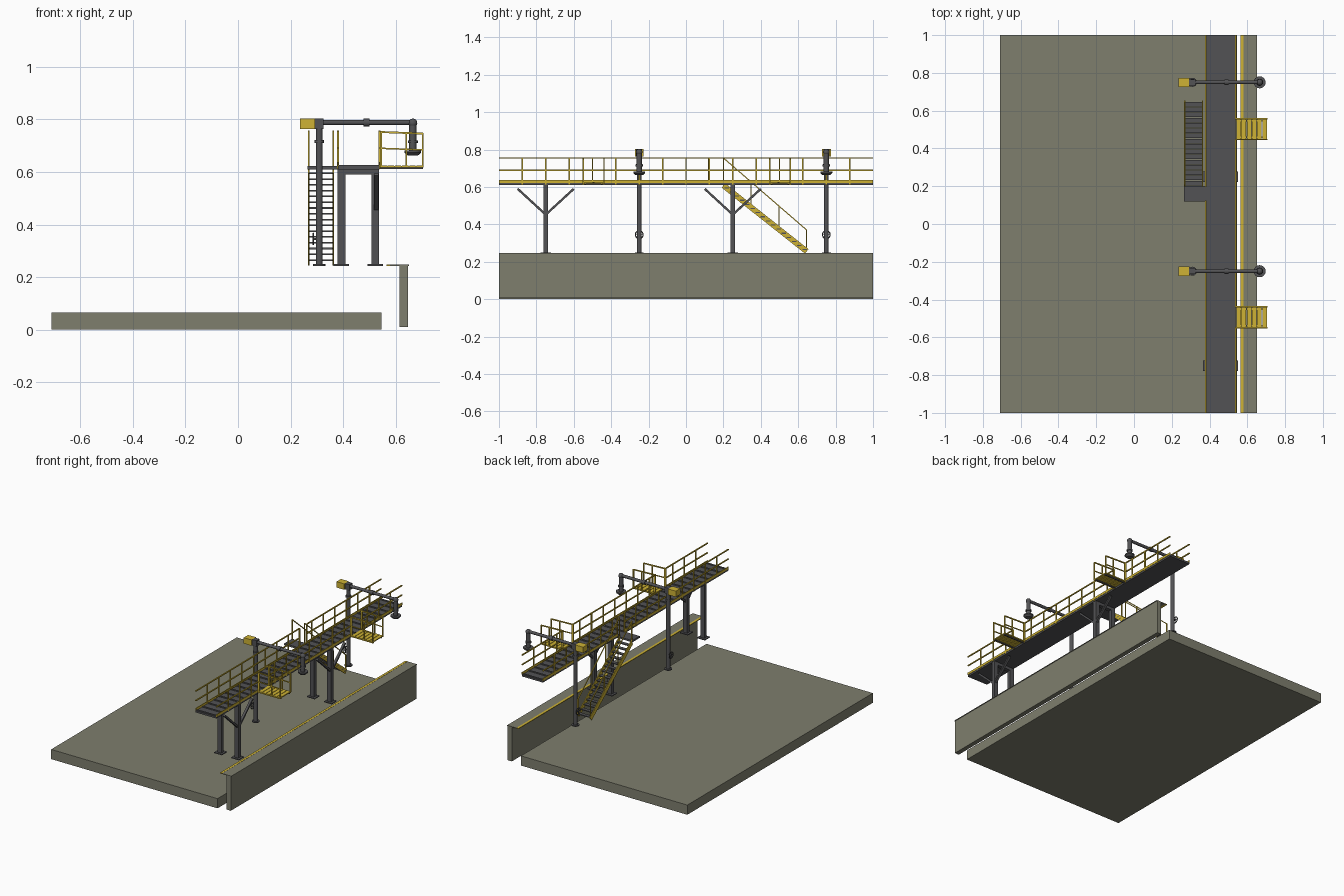
import bpy, bmesh, math
from mathutils import Vector, Matrix

cube = bpy.data.objects.get("Cube")
if cube:
    bpy.data.objects.remove(cube)


def material(name, rgb):
    m = bpy.data.materials.new(name)
    m.use_nodes = True
    m.diffuse_color = (*rgb, 1)
    m.node_tree.nodes["Principled BSDF"].inputs["Base Color"].default_value = (*rgb, 1)
    return m


CONCRETE = material("concrete", (0.21, 0.21, 0.155))
STEEL = material("dark steel", (0.085, 0.085, 0.09))
YELLOW = material("safety yellow", (0.62, 0.45, 0.035))


class Part:
    """Collects boxes, bars and pipes into one named object."""

    def __init__(self, name, mat):
        self.name, self.mat, self.bm = name, mat, bmesh.new()

    def box(self, x0, x1, y0, y1, z0, z1):
        mid = Vector((x0 + x1, y0 + y1, z0 + z1)) / 2
        size = Matrix.Diagonal((x1 - x0, y1 - y0, z1 - z0, 1))
        bmesh.ops.create_cube(self.bm, size=1, matrix=Matrix.Translation(mid) @ size)

    def bar(self, a, b, w, d=None):
        # rectangular bar between two points, w along x where it runs in the yz plane
        a, b = Vector(a), Vector(b)
        along = (b - a).normalized()
        side = Vector((0, 1, 0)) if abs(along.x) > 0.9 else Vector((1, 0, 0))
        rot = Matrix((side, along.cross(side), along)).transposed().to_4x4()
        size = Matrix.Diagonal((w, d or w, (b - a).length, 1))
        bmesh.ops.create_cube(self.bm, size=1, matrix=Matrix.Translation((a + b) / 2) @ rot @ size)

    def pipe(self, a, b, r, r2=None):
        a, b = Vector(a), Vector(b)
        rot = (b - a).to_track_quat("Z", "Y").to_matrix().to_4x4()
        bmesh.ops.create_cone(self.bm, cap_ends=True, segments=16, radius1=r,
                              radius2=r if r2 is None else r2, depth=(b - a).length,
                              matrix=Matrix.Translation((a + b) / 2) @ rot)

    def ball(self, c, r):
        bmesh.ops.create_uvsphere(self.bm, u_segments=16, v_segments=10, radius=r,
                                  matrix=Matrix.Translation(c))

    def done(self, smooth=False):
        mesh = bpy.data.meshes.new(self.name)
        self.bm.to_mesh(mesh)
        self.bm.free()
        mesh.materials.append(self.mat)
        ob = bpy.data.objects.new(self.name, mesh)
        bpy.context.collection.objects.link(ob)
        if smooth:
            bpy.ops.object.select_all(action="DESELECT")
            ob.select_set(True)
            bpy.context.view_layer.objects.active = ob
            bpy.ops.object.shade_smooth_by_angle(angle=math.radians(35))
        return ob


# Ground slab, dock wall and its marked edge
p = Part("ground_slab", CONCRETE)
p.box(-0.71, 0.546, -1, 1, 0, 0.066)
p.done()
p = Part("dock_wall", CONCRETE)
p.box(0.614, 0.646, -1, 1, 0.01, 0.246)
p.box(0.578, 0.65, -1, 1, 0.243, 0.247)
p.done()
p = Part("edge_stripe", YELLOW)
p.box(0.564, 0.58, -1, 1, 0.243, 0.248)
p.done()

# Walkway deck with cross bars
LEFT, RIGHT, DECK = 0.38, 0.538, 0.622
p = Part("walkway_deck", STEEL)
p.box(LEFT, RIGHT, -1, 1, 0.61, DECK)
for i in range(33):
    y = -0.99 + i * 1.98 / 32
    p.box(LEFT, RIGHT, y - 0.006, y + 0.006, DECK - 0.002, DECK + 0.004)
p.done()

# Walkway guard rails, open at the bridges and at the stair landing
TOP, MID, RAIL = 0.755, 0.69, 0.007
BRIDGES = [(-0.55, -0.438), (0.447, 0.558)]
LANDING = [(0.12, 0.2)]


def guard_rail(name, x, gaps):
    p = Part(name, YELLOW)
    cuts = [-1] + [y for gap in gaps for y in gap] + [1]
    for y0, y1 in zip(cuts[::2], cuts[1::2]):
        for z in (TOP, MID):
            p.bar((x, y0, z), (x, y1, z), RAIL)
        p.box(x - 0.002, x + 0.002, y0, y1, DECK, 0.638)
    posts = [-0.875 + i * 0.125 for i in range(15)]
    posts = [y for y in posts if not any(a - 0.03 < y < b + 0.03 for a, b in gaps)]
    for y in posts + cuts[1:-1]:
        p.bar((x, y, 0.612), (x, y, TOP), RAIL)
    p.done()


guard_rail("left_guard_rail", LEFT, LANDING)
guard_rail("right_guard_rail", RIGHT, BRIDGES)

# Folding bridges with slatted floors and side rails
for n, (y0, y1) in enumerate(BRIDGES):
    p = Part(f"bridge_{n + 1}", YELLOW)
    for i in range(6):
        x = 0.542 + i * 0.0275
        p.box(x, x + 0.024, y0, y1, 0.618, 0.625)
    for y in (y0, y1):
        p.bar((0.54, y, 0.62), (0.706, y, 0.62), RAIL)
        p.bar((0.54, y, TOP - 0.003), (0.703, y, 0.746), RAIL)
        p.bar((0.54, y, MID), (0.703, y, 0.684), RAIL * 0.8)
        for x in (0.545, 0.64, 0.703):
            p.bar((x, y, 0.62), (x, y, 0.748), RAIL)
    p.done()
    p = Part(f"bridge_{n + 1}_frame", STEEL)
    for y in (y0 + 0.012, y1 - 0.012):
        p.box(0.54, 0.703, y - 0.004, y + 0.004, 0.612, 0.62)
    p.done()

# Portal frames under the walkway, with braces on the outer column
for n, y in enumerate((-0.75, 0.25)):
    p = Part(f"support_frame_{n + 1}", STEEL)
    for x in (0.393, 0.522):
        p.box(x - 0.015, x + 0.015, y - 0.013, y + 0.013, 0.245, 0.6)
        p.box(x - 0.029, x + 0.029, y - 0.027, y + 0.027, 0.243, 0.249)
    p.box(0.378, 0.537, y - 0.013, y + 0.013, 0.59, 0.612)
    for s in (-1, 1):
        p.bar((0.526, y, 0.452), (0.526, y + s * 0.15, 0.59), 0.016, 0.012)
    p.done()

# Stair: landing, treads, stringers and handrails
p = Part("stair_landing", STEEL)
p.box(0.265, 0.38, 0.12, 0.2, 0.61, DECK)
p.done()
Y0, Y1, Z0, Z1 = 0.2, 0.645, 0.608, 0.256
TREADS = 16
p = Part("stair_treads", STEEL)
for i in range(TREADS):
    t = (i + 0.6) / TREADS
    y, z = Y0 + (Y1 - Y0) * t, Z0 + (Z1 - Z0) * t
    p.box(0.27, 0.365, y - 0.012, y + 0.012, z - 0.003, z + 0.003)
p.done()
p = Part("stair_sides", YELLOW)
for x in (0.269, 0.362):
    p.bar((x, Y0, Z0), (x, Y1, Z1), 0.006, 0.03)
    p.bar((x, Y0, TOP), (x, Y1, 0.37), RAIL * 0.8)
    for i in range(4):
        t = i / 3
        y = Y0 + (Y1 - Y0) * t
        p.bar((x, y, Z0 + (Z1 - Z0) * t), (x, y, TOP + (0.37 - TOP) * t), RAIL * 0.8)
p.done()

# Loading arms: riser, boom, drop pipe, hand wheel and counterweight
for n, y in enumerate((-0.25, 0.75)):
    p = Part(f"loading_arm_{n + 1}", STEEL)
    p.pipe((0.309, y, 0.245), (0.309, y, 0.8), 0.013)
    p.pipe((0.309, y, 0.243), (0.309, y, 0.249), 0.024)
    p.pipe((0.309, y, 0.71), (0.309, y, 0.722), 0.018)
    p.box(0.292, 0.326, y - 0.016, y + 0.016, 0.764, 0.804)
    p.pipe((0.309, y, 0.788), (0.665, y, 0.788), 0.01)
    p.pipe((0.478, y, 0.788), (0.5, y, 0.788), 0.015)
    p.ball((0.489, y, 0.788), 0.015)
    p.ball((0.665, y, 0.786), 0.017)
    p.pipe((0.665, y, 0.786), (0.665, y, 0.68), 0.014)
    p.pipe((0.665, y, 0.72), (0.665, y, 0.71), 0.019)
    p.pipe((0.665, y, 0.682), (0.665, y, 0.674), 0.032)
    p.pipe((0.665, y, 0.674), (0.665, y, 0.663), 0.032, 0.02)
    p.pipe((0.309, y, 0.345), (0.285, y, 0.345), 0.004)
    rim = [(0.287, y + 0.021 * math.cos(a), 0.345 + 0.021 * math.sin(a))
           for a in (k * math.tau / 12 for k in range(12))]
    for k in range(12):
        p.pipe(rim[k - 1], rim[k], 0.003)
    p.bar(rim[0], rim[6], 0.004)
    p.bar(rim[3], rim[9], 0.004)
    p.done(smooth=True)
    p = Part(f"counterweight_{n + 1}", YELLOW)
    p.box(0.235, 0.293, y - 0.024, y + 0.024, 0.764, 0.804)
    p.done()
